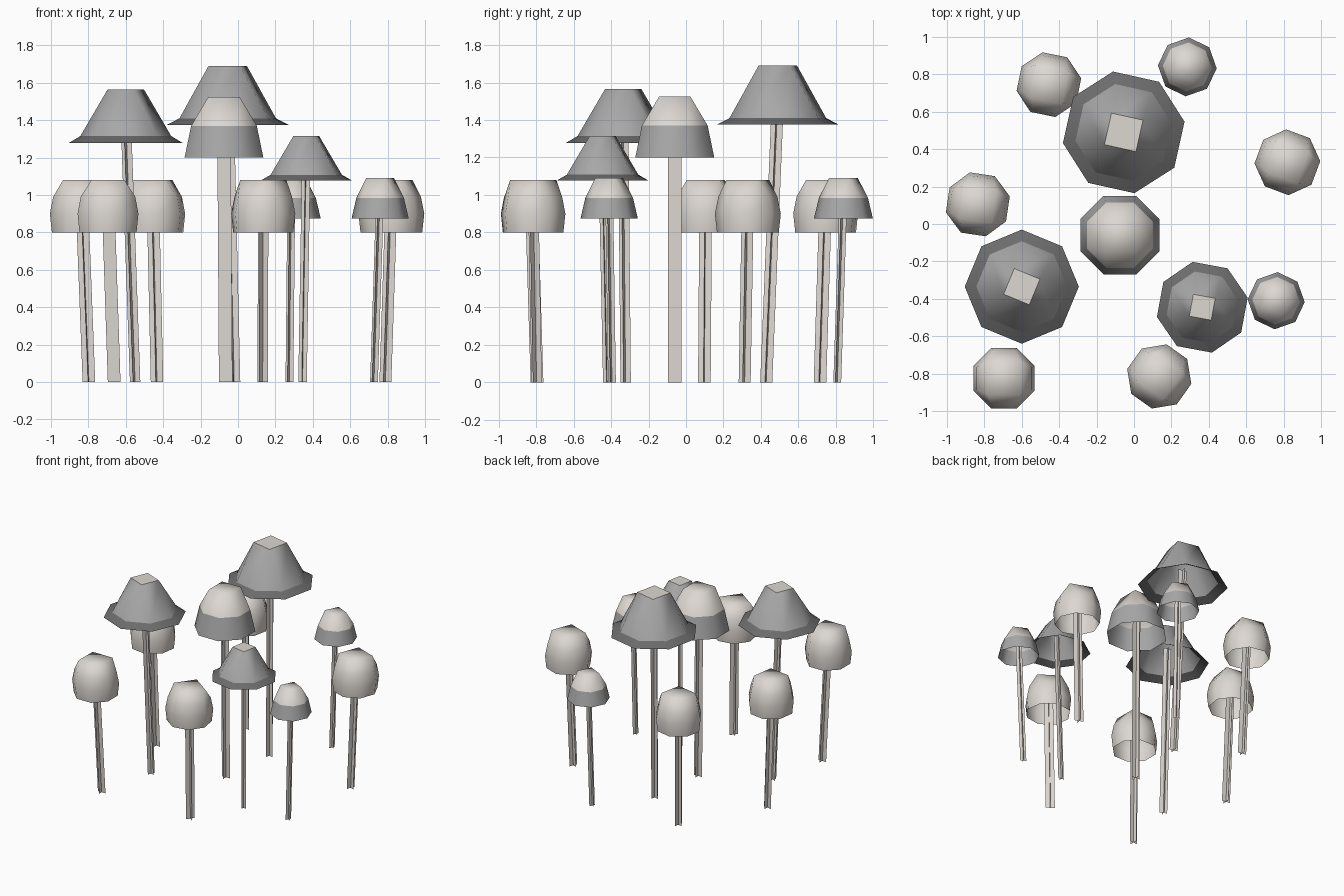
import bpy, bmesh, math

if "Cube" in bpy.data.objects:
    bpy.data.objects.remove(bpy.data.objects["Cube"])


def material(name, rgb):
    m = bpy.data.materials.new(name)
    m.diffuse_color = (*rgb, 1)
    m.use_nodes = True
    m.node_tree.nodes["Principled BSDF"].inputs["Base Color"].default_value = m.diffuse_color
    return m


CREAM, GREY, DARK = 0, 1, 2
MATS = [material("cream", (0.72, 0.68, 0.64)),
        material("mid_grey", (0.39, 0.39, 0.39)),
        material("dark_grey", (0.15, 0.15, 0.15))]


def finish(bm, name):
    me = bpy.data.meshes.new(name)
    bm.to_mesh(me)
    bm.free()
    for m in MATS:
        me.materials.append(m)
    bpy.context.collection.objects.link(bpy.data.objects.new(name, me))


def cap(name, x, y, rot, rings, top, band_mats, slope_mat):
    """Open octagonal shell: rings of (radius, z), closed by a small square top."""
    bm = bmesh.new()

    def ring(r, z, n, a0):
        return [bm.verts.new((x + r * math.cos(a0 + i * math.tau / n),
                              y + r * math.sin(a0 + i * math.tau / n), z))
                for i in range(n)]

    def face(vs, mat):
        f = bm.faces.new(vs)
        f.material_index = mat
        f.smooth = True

    a = math.radians(rot)
    loops = [ring(r, z, 8, a) for r, z in rings]
    for lo, hi, mat in zip(loops, loops[1:], band_mats):
        for i in range(8):
            j = (i + 1) % 8
            face((lo[i], lo[j], hi[j], hi[i]), mat)
    # square top: each corner sits over every second octagon edge
    sq = ring(top[0], top[1], 4, a + math.pi / 8)
    o = loops[-1]
    for i in range(4):
        face((o[2 * i], o[2 * i + 1], sq[i]), slope_mat)
        face((o[2 * i + 1], o[(2 * i + 2) % 8], sq[(i + 1) % 4], sq[i]), slope_mat)
    face(sq, CREAM)
    # colour borders are crisp
    for e in bm.edges:
        if len({f.material_index for f in e.link_faces}) > 1:
            e.smooth = False
    finish(bm, name)


def stem(name, base, tip, rot, half):
    """Two crossed upright planes leaning from base to tip."""
    bm = bmesh.new()
    for k in range(2):
        a = math.radians(rot - 22.5 + 90 * k)
        dx, dy = half * math.cos(a), half * math.sin(a)
        bm.faces.new([bm.verts.new(p) for p in (
            (base[0] - dx, base[1] - dy, 0), (base[0] + dx, base[1] + dy, 0),
            (tip[0] + dx, tip[1] + dy, tip[2]), (tip[0] - dx, tip[1] - dy, tip[2]))])
    finish(bm, name)


# round cream mushrooms: cap x, y, rotation, stem base x, y
for n, (x, y, rot, bx, by) in enumerate([
        (-0.455, 0.745, 11, -0.433, 0.715), (0.82, 0.33, 2, 0.788, 0.313),
        (-0.835, 0.105, 14, -0.797, 0.098), (-0.695, -0.825, 22.5, -0.662, -0.795),
        (0.135, -0.815, -13, 0.132, -0.797)]):
    cap(f"round_cap_{n}", x, y, rot, [(0.165, 0.80), (0.176, 0.90), (0.158, 0.99)],
        (0.125, 1.08), [CREAM, CREAM], CREAM)
    stem(f"round_stem_{n}", (bx, by), (x, y, 0.98), rot, 0.034)

# banded bell mushrooms: grey lower band, cream crown
for n, (x, y, rot, bx, by, s, z0, z1, z2, half) in enumerate([
        (-0.075, -0.06, 22.5, -0.066, -0.06, 1.0, 1.20, 1.37, 1.525, 0.036),
        (0.285, 0.84, -3, 0.275, 0.807, 0.69, 0.875, 0.985, 1.09, 0.023),
        (0.76, -0.41, -3, 0.727, -0.395, 0.67, 0.875, 0.985, 1.09, 0.023)]):
    cap(f"bell_cap_{n}", x, y, rot, [(0.228 * s, z0), (0.19 * s, z1)],
        (0.118 * s, z2), [GREY], CREAM)
    stem(f"bell_stem_{n}", (bx, by), (x, y, z1 + 0.02), rot, half)

# wide hat mushrooms: dark flared brim, grey cone, cream top
for n, (x, y, rot, bx, by, r0, r1, r2, z0, z1, z2, half) in enumerate([
        (-0.055, 0.49, 10, -0.02, 0.428, 0.33, 0.262, 0.122, 1.375, 1.41, 1.69, 0.033),
        (-0.60, -0.335, 0, -0.55, -0.322, 0.305, 0.243, 0.105, 1.278, 1.315, 1.565, 0.03),
        (0.365, -0.445, 12, 0.345, -0.42, 0.248, 0.195, 0.084, 1.078, 1.108, 1.315, 0.023)]):
    cap(f"hat_cap_{n}", x, y, rot, [(r0, z0), (r1, z1)], (r2, z2), [DARK], GREY)
    stem(f"hat_stem_{n}", (bx, by), (x, y, z1 + 0.1), rot, half)
